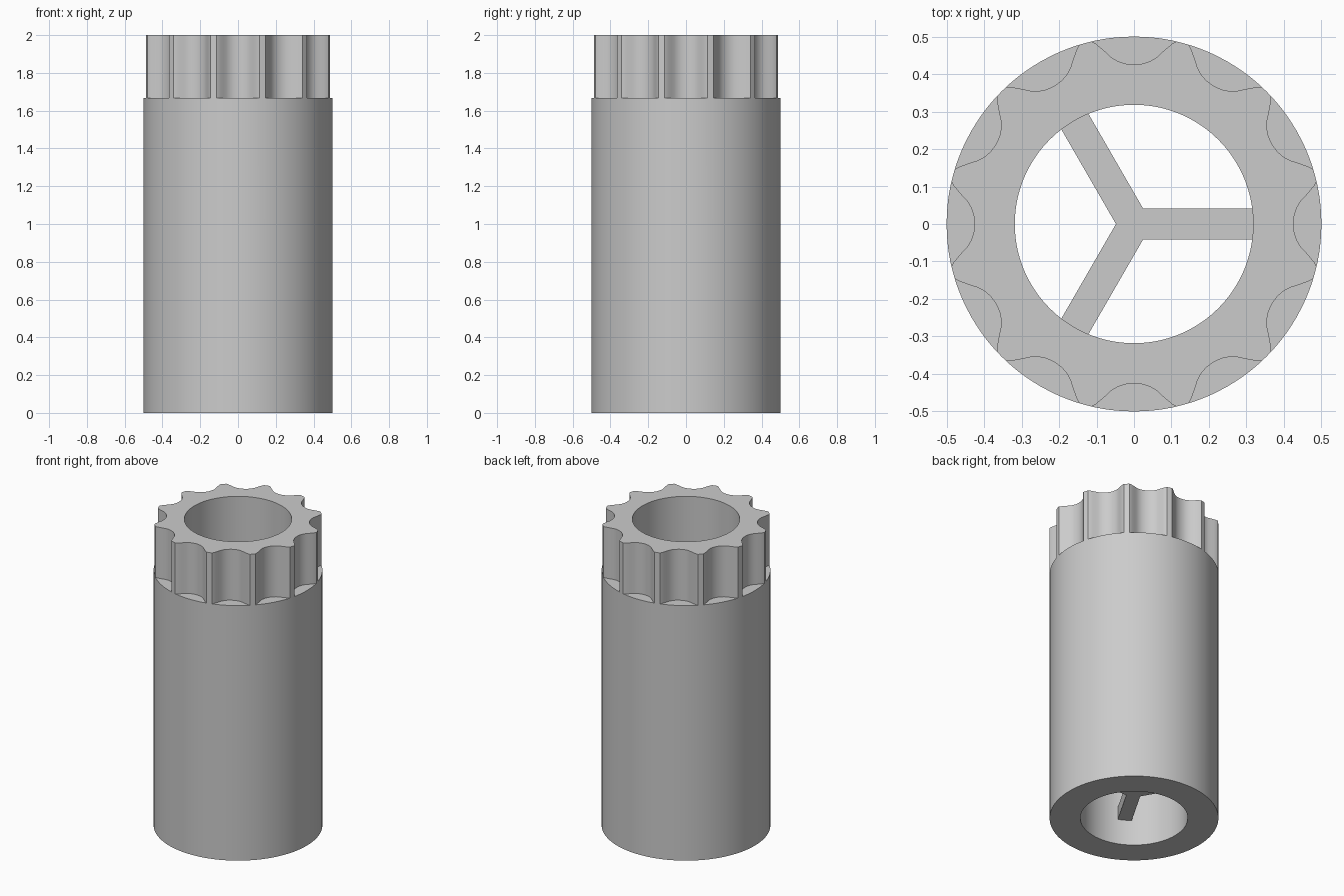
import bpy, bmesh
from math import atan2, cos, hypot, pi, radians, sin, sqrt

cube = bpy.data.objects.get("Cube")
if cube:
    bpy.data.objects.remove(cube, do_unlink=True)

grey = bpy.data.materials.new("plain grey")
grey.use_nodes = True
grey.diffuse_color = (0.6, 0.6, 0.6, 1)
grey.node_tree.nodes["Principled BSDF"].inputs["Base Color"].default_value = (0.6, 0.6, 0.6, 1)

RADIUS, BORE, HEIGHT, SHOULDER = 0.5, 0.318, 2.0, 1.667
FLUTES = 12


def add_object(name, bm):
    bmesh.ops.recalc_face_normals(bm, faces=bm.faces)
    mesh = bpy.data.meshes.new(name)
    bm.to_mesh(mesh)
    bm.free()
    mesh.materials.append(grey)
    obj = bpy.data.objects.new(name, mesh)
    bpy.context.collection.objects.link(obj)
    bpy.ops.object.select_all(action="DESELECT")
    obj.select_set(True)
    bpy.context.view_layer.objects.active = obj
    bpy.ops.object.shade_smooth_by_angle(angle=radians(30))
    return obj


# Half of one flute: sideways offset and distance from the axis
half_flute = [(0, .425), (.025, .428), (.045, .435), (.062, .446),
              (.076, .459), (.09, .471), (.102, .481), (.113, .487)]
flute = [(-t, r) for t, r in reversed(half_flute[1:])] + half_flute

# Fluted outline as angle and radius, with a rounded land between flutes
outline = []
for i in range(FLUTES):
    middle = 2 * pi * i / FLUTES
    for t, r in flute:
        distance = hypot(t, r)
        outline.append((middle + atan2(t, r), RADIUS if distance > .499 else distance))
    outline.append((middle + pi / FLUTES, RADIUS))

# Tubular body: bore, fluted top, shoulder and plain outer wall
bm = bmesh.new()


def ring(z, radius=None):
    return [bm.verts.new(((radius or r) * cos(a), (radius or r) * sin(a), z))
            for a, r in outline]


rings = [ring(0, BORE), ring(HEIGHT, BORE), ring(HEIGHT),
         ring(SHOULDER), ring(SHOULDER, RADIUS), ring(0, RADIUS)]
for k, lower in enumerate(rings):
    upper = rings[(k + 1) % len(rings)]
    for i in range(len(outline)):
        j = (i + 1) % len(outline)
        bm.faces.new((lower[i], lower[j], upper[j], upper[i]))
bmesh.ops.remove_doubles(bm, verts=bm.verts, dist=0.0001)
add_object("fluted_tube", bm)

# Three-armed bar across the bore near the bottom
bm = bmesh.new()
half_width, reach = 0.0417, 0.322
corners = []
for k in range(3):
    a = 2 * pi * k / 3
    for side in (-half_width, half_width):
        along = sqrt(reach ** 2 - half_width ** 2)
        corners.append((along * cos(a) - side * sin(a), along * sin(a) + side * cos(a)))
    notch = half_width / sin(pi / 3)
    corners.append((notch * cos(a + pi / 3), notch * sin(a + pi / 3)))
face = bm.faces.new([bm.verts.new((x, y, 0.167)) for x, y in corners])
top = bmesh.ops.extrude_face_region(bm, geom=[face])
bmesh.ops.translate(bm, vec=(0, 0, 0.083),
                    verts=[v for v in top["geom"] if isinstance(v, bmesh.types.BMVert)])
add_object("three_arm_spider", bm)
